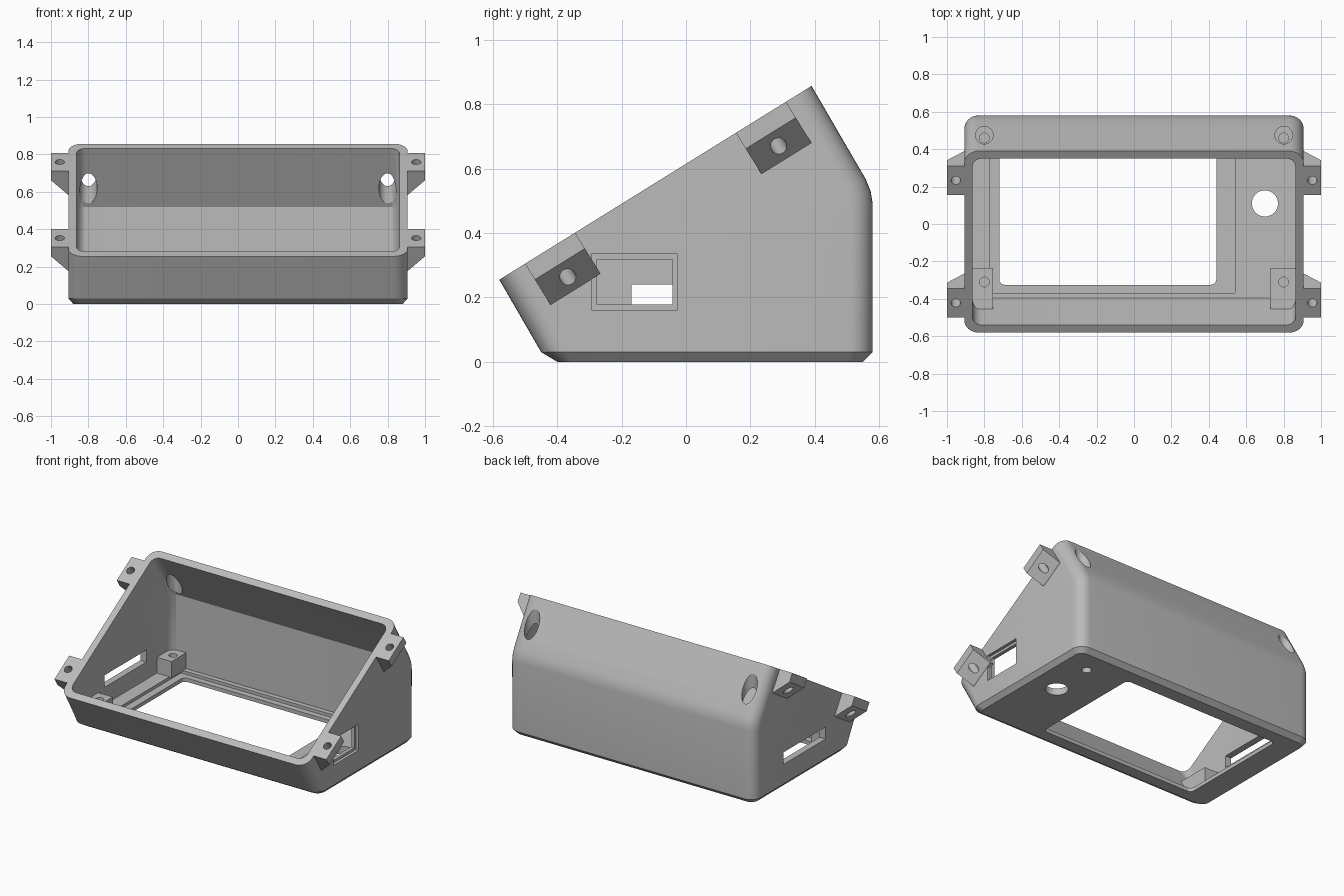
import bpy, bmesh, math
from mathutils import Vector

cube = bpy.data.objects.get("Cube")
if cube:
    bpy.data.objects.remove(cube, do_unlink=True)

grey = bpy.data.materials.new("light grey plastic")
grey.use_nodes = True
grey.diffuse_color = (0.5, 0.5, 0.5, 1)
grey.node_tree.nodes["Principled BSDF"].inputs["Base Color"].default_value = (0.5, 0.5, 0.5, 1)

# Sloped opening: front and rear rim points as (y, z), and directions along and into it
RIM_F, RIM_B = Vector((-0.58, 0.255)), Vector((0.39, 0.857))
ALONG = (RIM_B - RIM_F).normalized()
INTO = Vector((ALONG.y, -ALONG.x))


def ring(a, b, x0, x1, r, steps=8):
    """Rounded rectangle between (y, z) points a and b, spanning x0 to x1."""
    a, b = Vector(a), Vector(b)
    length = (b - a).length
    d = (b - a) / length
    corners = [(x1 - r, length - r), (x0 + r, length - r), (x0 + r, r), (x1 - r, r)]
    pts = []
    for i, (cx, cs) in enumerate(corners):
        for k in range(steps + 1 if r else 1):
            t = math.pi / 2 * (i + k / steps)
            p = a + d * (cs + r * math.sin(t))
            pts.append((cx + r * math.cos(t), p.x, p.y))
    return pts


def loft(name, sections):
    """Closed solid through a stack of rings."""
    bm = bmesh.new()
    rings = [[bm.verts.new(p) for p in ring(*s)] for s in sections]
    n = len(rings[0])
    for lo, hi in zip(rings, rings[1:]):
        for i in range(n):
            j = (i + 1) % n
            bm.faces.new((lo[i], lo[j], hi[j], hi[i]))
    bm.faces.new(rings[0][::-1])
    bm.faces.new(rings[-1])
    bmesh.ops.remove_doubles(bm, verts=bm.verts, dist=1e-5)
    bmesh.ops.recalc_face_normals(bm, faces=bm.faces)
    mesh = bpy.data.meshes.new(name)
    bm.to_mesh(mesh)
    bm.free()
    mesh.materials.append(grey)
    ob = bpy.data.objects.new(name, mesh)
    bpy.context.collection.objects.link(ob)
    return ob


def block(name, x0, x1, y0, y1, z0, z1, r=0):
    return loft(name, [((y0, z), (y1, z), x0, x1, r) for z in (z0, z1)])


def bore(x, y, r, z0, z1):
    return block("bore_cutter", x - r, x + r, y - r, y + r, z0, z1, r)


def cut(ob, cutters):
    for c in cutters:
        c.hide_render = True
        mod = ob.modifiers.new("cut", 'BOOLEAN')
        mod.operation, mod.solver, mod.object = 'DIFFERENCE', 'EXACT', c
    bpy.context.view_layer.update()
    result = bpy.data.meshes.new_from_object(ob.evaluated_get(bpy.context.evaluated_depsgraph_get()))
    ob.modifiers.clear()
    ob.data = result
    for c in cutters:
        bpy.data.objects.remove(c, do_unlink=True)


def smooth(ob):
    bpy.ops.object.select_all(action='DESELECT')
    ob.select_set(True)
    bpy.context.view_layer.objects.active = ob
    bpy.ops.object.shade_smooth_by_angle(angle=math.radians(28))


# Housing: chamfered base, softened rear crease, sloped rim
W, R = 0.907, 0.075
foot = Vector((-0.45, 0.03))
sections = [((-0.40, 0), (0.55, 0), -0.88, 0.88, 0.05), (foot, (0.58, 0.03), -W, W, R)]
for f, back in ((0.4, (0.58, 0.49)), (0.5, (0.574, 0.528)), (0.6, (0.558, 0.568))):
    sections.append((foot.lerp(RIM_F, f), back, -W, W, R))
sections.append((RIM_F, RIM_B, -W, W, R))
housing = loft("housing", sections)

# Cavity, running out past the rim
WALL, IW, IR = 0.047, 0.863, 0.05
rim_a, rim_b = RIM_F + ALONG * WALL, RIM_B - ALONG * WALL
floor_a = Vector((-0.396, 0.045))
cavity = loft("cavity_cutter", [
    (floor_a, (0.533, 0.045), -IW, IW, IR),
    (floor_a.lerp(rim_a, 0.5), (0.533, 0.52), -IW, IW, IR),
    (rim_a, rim_b, -IW, IW, IR),
    (rim_a - INTO * 0.1, rim_b - INTO * 0.1, -IW, IW, IR)])

cutters = [
    cavity,
    # Floor window, its stepped seat and the floor holes
    block("window_cutter", -0.72, 0.44, -0.325, 0.46, -0.1, 0.1, 0.03),
    block("seat_cutter", -0.77, 0.54, -0.37, 0.50, 0.025, 0.1),
    bore(0.70, 0.11, 0.07, -0.1, 0.1),
    bore(0.71, 0.40, 0.03, -0.1, 0.1),
    # Side port with stepped frame, and slot in the other side
    block("port_cutter", 0.8, 1.0, -0.277, -0.042, 0.178, 0.318),
    block("port_frame_cutter", 0.887, 1.0, -0.293, -0.027, 0.161, 0.335),
    block("slot_cutter", -1.0, -0.8, -0.17, 0.27, 0.16, 0.24),
]
# Access bores through the upper rear wall
cutters += [bore(s * 0.8, 0.475, 0.047, 0.42, 1.0) for s in (-1, 1)]
cut(housing, cutters)
smooth(housing)

# Screw posts in the floor corners
for side, s, front_x in (("left", 1, 0.73), ("right", -1, 0.755)):
    for place, a0, a1, b, inner, hole_y in (
            ("front", -0.42, -0.455, -0.235, front_x, -0.31),
            ("rear", 0.38, 0.38, 0.55, 0.755, 0.46)):
        x0, x1 = sorted((s * inner, s * 0.885))
        post = loft(f"{place}_{side}_post", [
            ((a0, 0.04), (b, 0.04), x0, x1, 0), ((a1, 0.15), (b, 0.15), x0, x1, 0)])
        cut(post, [bore(s * 0.8, hole_y, 0.026, 0.06, 0.3)])
        smooth(post)

# Mounting lugs flush with the rim, each with a gusset below and a hole
for side, s in (("left", 1), ("right", -1)):
    for place, start in (("front", 0.094), ("rear", 0.865)):
        def at(dist, depth):
            return RIM_F + ALONG * (start + dist) + INTO * depth

        rows = []
        for depth, outer in ((0, 1.0), (0.058, 1.0), (0.15, 0.908)):
            x0, x1 = sorted((s * 0.885, s * outer))
            rows.append((at(0, depth), at(0.183, depth), x0, x1, 0))
        lug = loft(f"{place}_{side}_lug", rows)
        r, mid, x = 0.025, 0.0915, s * 0.953
        hole = loft("lug_cutter", [
            (at(mid - r, d), at(mid + r, d), x - r, x + r, r) for d in (-0.1, 0.3)])
        cut(lug, [hole])
        smooth(lug)
